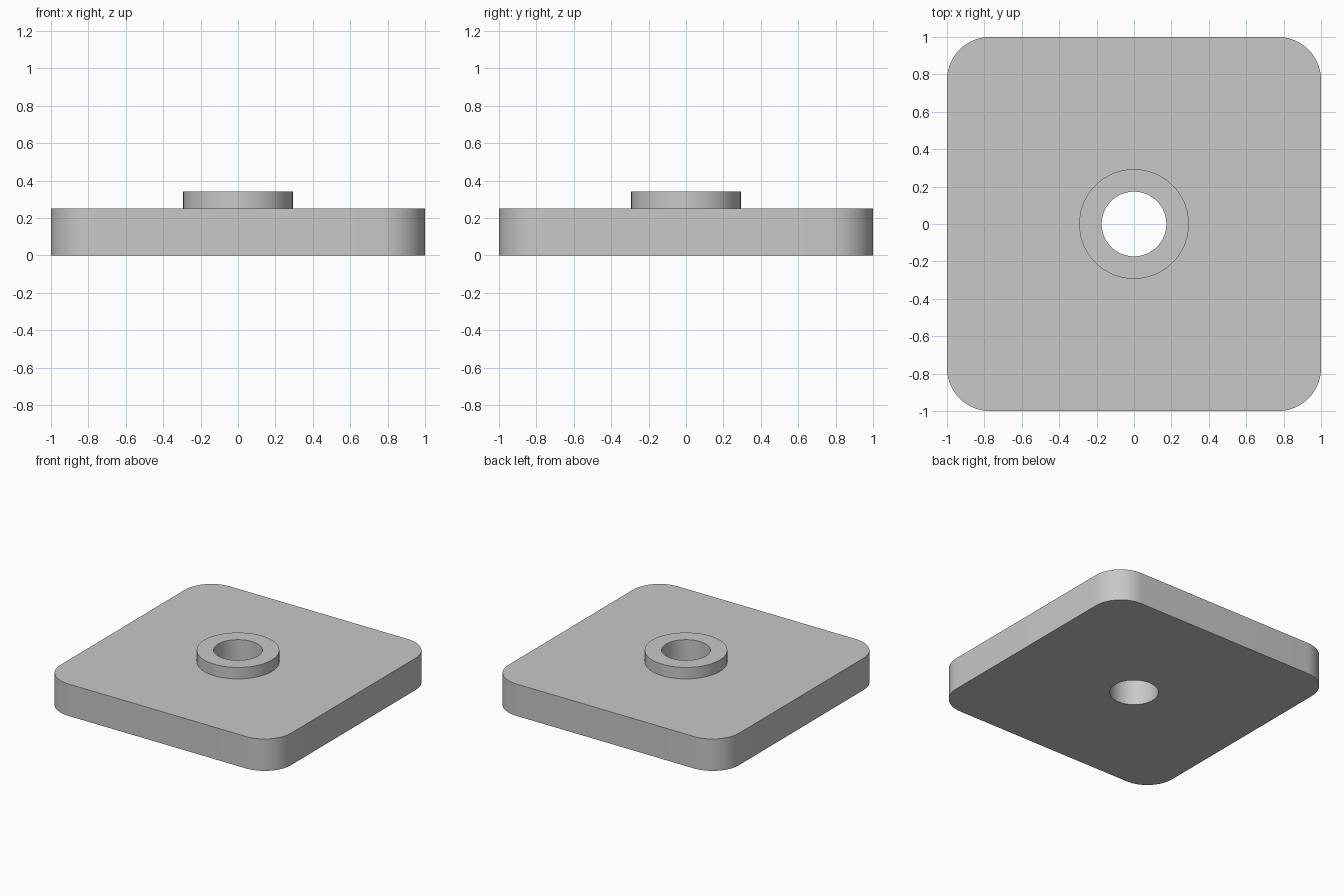
import bpy, bmesh
from math import cos, sin, pi, radians

if "Cube" in bpy.data.objects:
    bpy.data.objects.remove(bpy.data.objects["Cube"])

STEPS = 20            # points on each quarter turn
CORNER = 0.23         # plate corner radius
BOSS, HOLE = 0.293, 0.173
PLATE_TOP, BOSS_TOP = 0.25, 0.34


def rounded_square(z):
    """Plate outline, anticlockwise from the +x side."""
    inner = 1 - CORNER
    points = []
    for sx, sy, q in ((1, 1, 0), (-1, 1, 1), (-1, -1, 2), (1, -1, 3)):
        for k in range(STEPS):
            a = (q + k / (STEPS - 1)) * pi / 2
            points.append((sx * inner + CORNER * cos(a),
                           sy * inner + CORNER * sin(a), z))
    return points


def circle(radius, z):
    """Ring with as many points as the plate outline."""
    n = 4 * STEPS
    angles = [(i + 0.5) * 2 * pi / n for i in range(n)]
    return [(radius * cos(a), radius * sin(a), z) for a in angles]


# Closed section: underside, plate wall, plate top, boss wall, boss rim, bore
sections = [
    circle(HOLE, 0),
    rounded_square(0),
    rounded_square(PLATE_TOP),
    circle(BOSS, PLATE_TOP),
    circle(BOSS, BOSS_TOP),
    circle(HOLE, BOSS_TOP),
]

bm = bmesh.new()
loops = [[bm.verts.new(p) for p in section] for section in sections]
for a, b in zip(loops, loops[1:] + loops[:1]):
    for i in range(len(a)):
        bm.faces.new((a[i - 1], a[i], b[i], b[i - 1]))
bmesh.ops.recalc_face_normals(bm, faces=bm.faces)
mesh = bpy.data.meshes.new("plate_with_boss")
bm.to_mesh(mesh)
bm.free()

# Plain grey material
grey = bpy.data.materials.new("light grey")
grey.use_nodes = True
colour = (0.58, 0.58, 0.58, 1)
grey.diffuse_color = colour
grey.node_tree.nodes["Principled BSDF"].inputs["Base Color"].default_value = colour
mesh.materials.append(grey)

plate = bpy.data.objects.new("plate_with_boss", mesh)
bpy.context.collection.objects.link(plate)
bpy.ops.object.select_all(action='DESELECT')
plate.select_set(True)
bpy.context.view_layer.objects.active = plate
bpy.ops.object.shade_smooth_by_angle(angle=radians(30))
